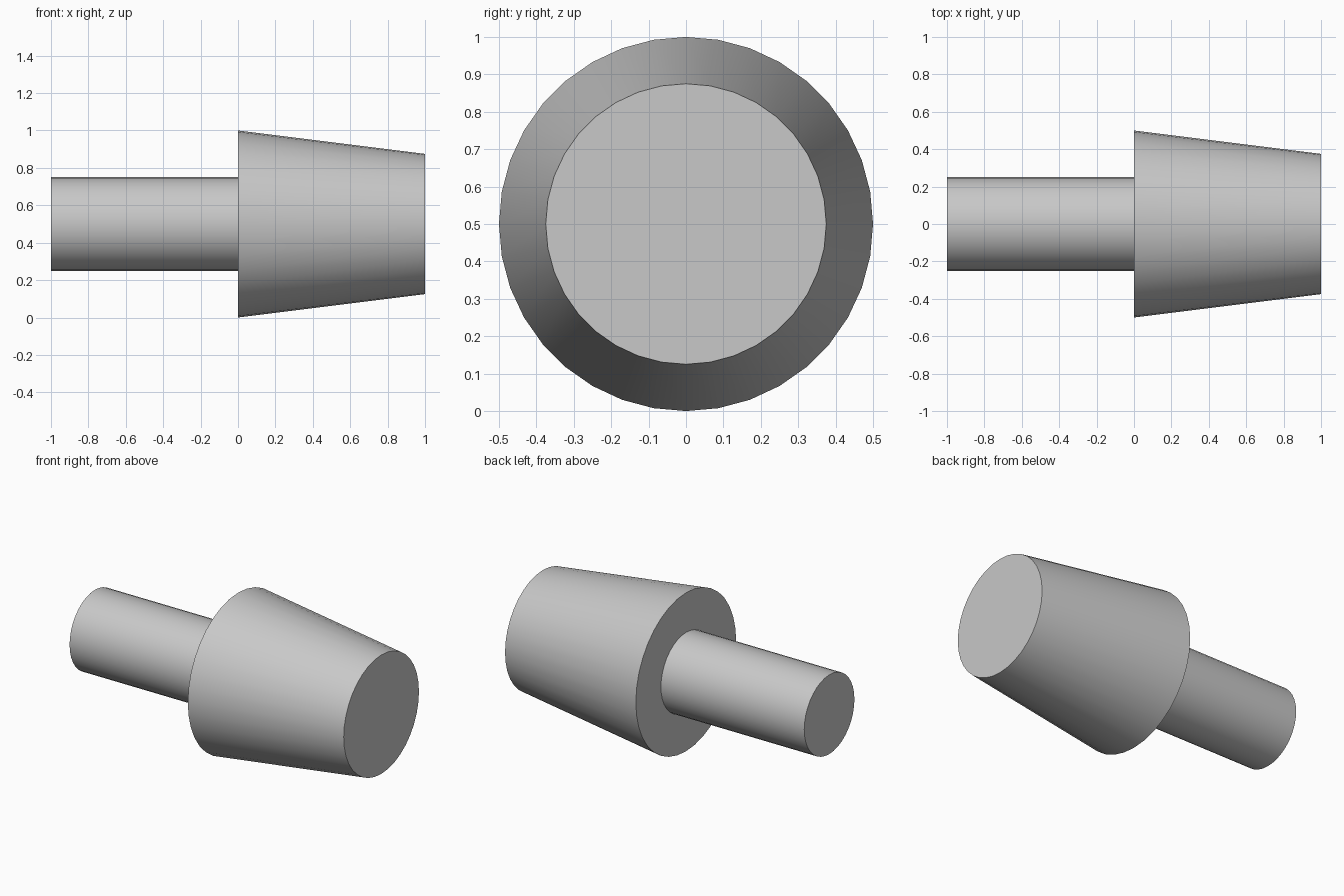
import bpy
import math

old = bpy.data.objects.get("Cube")
if old:
    bpy.data.objects.remove(old, do_unlink=True)

# Single plain grey material
GREY = (0.58, 0.58, 0.58, 1.0)
grey = bpy.data.materials.new("light_grey")
grey.use_nodes = True
grey.diffuse_color = GREY
grey.node_tree.nodes["Principled BSDF"].inputs["Base Color"].default_value = GREY

SIDES = 36
AXIS_HEIGHT = 0.5


def round_part(name, x_start, x_end, r_start, r_end):
    """Capped cylinder or cone frustum lying along the x axis."""
    bpy.ops.mesh.primitive_cone_add(
        vertices=SIDES, radius1=r_start, radius2=r_end, depth=x_end - x_start,
        location=((x_start + x_end) / 2, 0, AXIS_HEIGHT),
        rotation=(0, math.pi / 2, 0))
    part = bpy.context.object
    part.name = name
    part.data.name = name
    part.data.materials.append(grey)
    bpy.ops.object.transform_apply(location=False, rotation=True, scale=True)
    bpy.ops.object.shade_smooth_by_angle(angle=math.radians(30))
    return part


# Straight shaft and the wider head that tapers away from it
round_part("shaft", -1, 0, 0.25, 0.25)
round_part("tapered_head", 0, 1, 0.5, 0.375)
